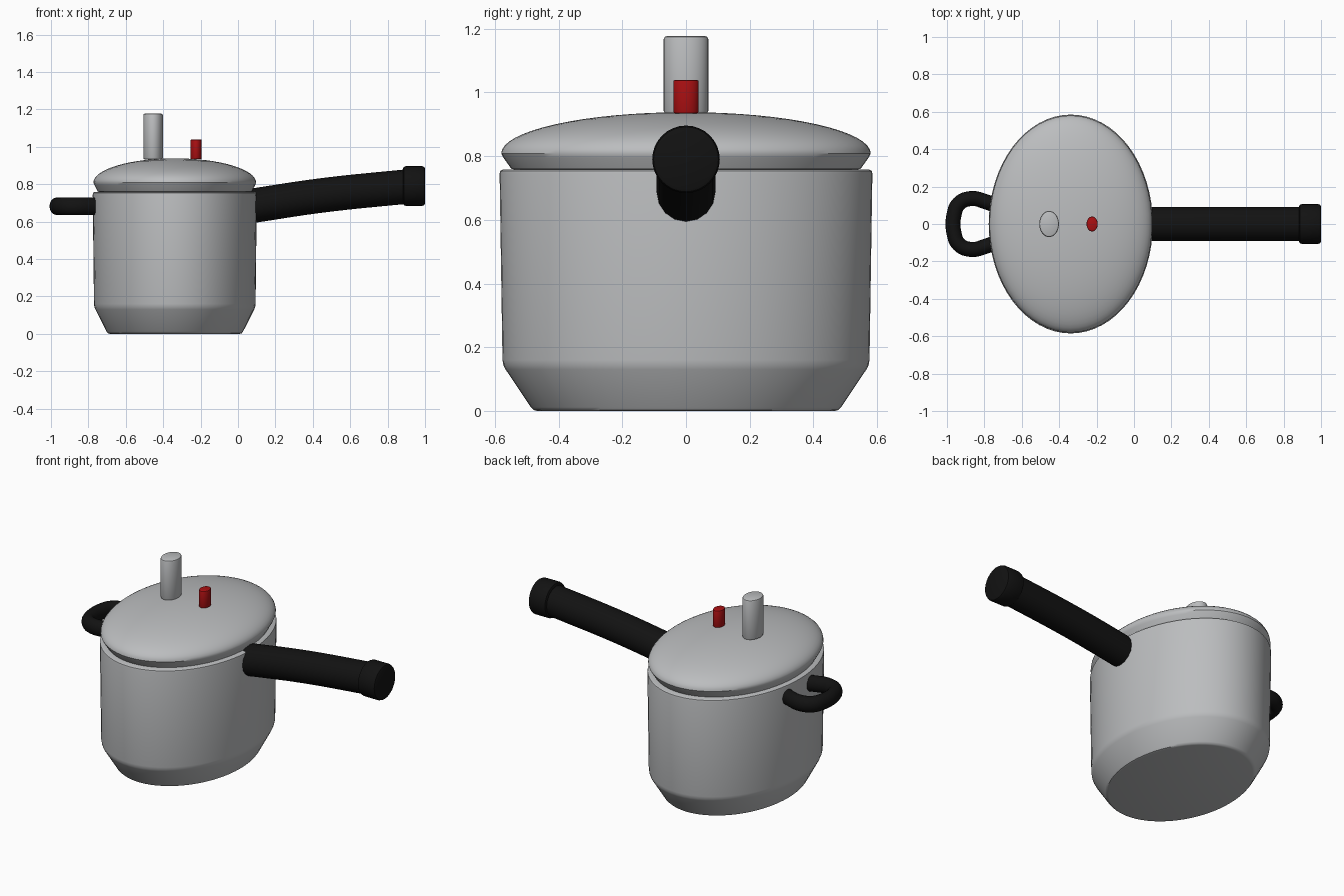
import bpy
from math import sin, cos, pi, radians

old = bpy.data.objects.get("Cube")
if old:
    bpy.data.objects.remove(old, do_unlink=True)

CX = -0.338      # centre of the vessel
SQUASH = 0.75    # the vessel and valves are narrower along x


def material(name, rgb, rough):
    m = bpy.data.materials.new(name)
    m.use_nodes = True
    m.diffuse_color = (*rgb, 1)
    bsdf = next(n for n in m.node_tree.nodes if n.type == 'BSDF_PRINCIPLED')
    bsdf.inputs["Base Color"].default_value = (*rgb, 1)
    bsdf.inputs["Roughness"].default_value = rough
    return m


steel = material("brushed_steel", (0.5, 0.51, 0.52), 0.5)
black = material("black_plastic", (0.006, 0.006, 0.006), 0.6)
red = material("red_plastic", (0.4, 0.005, 0.006), 0.5)


def select(obj):
    bpy.ops.object.select_all(action='DESELECT')
    obj.select_set(True)
    bpy.context.view_layer.objects.active = obj


def finish(obj, mat, angle=35):
    obj.data.materials.clear()
    obj.data.materials.append(mat)
    select(obj)
    bpy.ops.object.shade_smooth_by_angle(angle=radians(angle))


def lathe(name, profile, mat, loc, squash=SQUASH, segments=64):
    """Spin (radius, height) points about z and close both ends."""
    verts = [(r * cos(2 * pi * i / segments) * squash, r * sin(2 * pi * i / segments), z)
             for r, z in profile for i in range(segments)]
    faces = [(k * segments + i, k * segments + (i + 1) % segments,
              (k + 1) * segments + (i + 1) % segments, (k + 1) * segments + i)
             for k in range(len(profile) - 1) for i in range(segments)]
    faces.append(tuple(reversed(range(segments))))
    faces.append(tuple(range(len(verts) - segments, len(verts))))
    mesh = bpy.data.meshes.new(name)
    mesh.from_pydata(verts, [], faces)
    obj = bpy.data.objects.new(name, mesh)
    bpy.context.collection.objects.link(obj)
    obj.location = loc
    finish(obj, mat)
    return obj


def rounded_post(radius, height, b):
    """Cylinder profile with bevelled ends."""
    return [(radius - b, 0), (radius - b * 0.3, b * 0.3), (radius, b),
            (radius, height - b), (radius - b * 0.3, height - b * 0.3),
            (radius - b, height)]


def tube(name, points, radius, mat):
    """Round tube along a smooth path."""
    cu = bpy.data.curves.new(name, 'CURVE')
    cu.dimensions = '3D'
    cu.bevel_depth = radius
    cu.bevel_resolution = 6
    cu.resolution_u = 8
    cu.use_fill_caps = True
    sp = cu.splines.new('BEZIER')
    sp.bezier_points.add(len(points) - 1)
    for bp, p in zip(sp.bezier_points, points):
        bp.co = p
        bp.handle_left_type = bp.handle_right_type = 'AUTO'
    obj = bpy.data.objects.new(name, cu)
    bpy.context.collection.objects.link(obj)
    select(obj)
    bpy.ops.object.convert(target='MESH')
    obj = bpy.context.view_layer.objects.active
    finish(obj, mat)
    return obj


# Pot: tapered foot, nearly straight wall, rounded rim
lathe("pot_body", [(0.465, 0), (0.478, 0.003), (0.487, 0.012), (0.566, 0.13),
                   (0.573, 0.143), (0.576, 0.16), (0.585, 0.745), (0.583, 0.754),
                   (0.575, 0.758), (0.5, 0.758)], steel, (CX, 0, 0))

# Lid: flared underside and elliptical dome
dome = [(0.58 * cos(a), 0.808 + 0.13 * sin(a))
        for a in (pi / 2 * i / 16 for i in range(16))]
lathe("lid", [(0.53, 0.757), (0.548, 0.76), (0.573, 0.795)] + dome + [(0.01, 0.938)],
      steel, (CX, 0, 0))

# Valves on the lid
lathe("steam_valve", rounded_post(0.07, 0.245, 0.01), steel, (-0.454, 0, 0.932), segments=32)
lathe("safety_valve", rounded_post(0.04, 0.105, 0.006), red, (-0.224, 0, 0.934), segments=32)

# Long handle with a wider end cap
tube("long_handle", [(0.06, 0, 0.682), (0.45, 0, 0.74), (0.93, 0, 0.79)], 0.092, black)
cap = lathe("handle_cap", rounded_post(0.106, 0.118, 0.014), black, (0.882, 0, 0.79),
            squash=1, segments=32)
cap.rotation_euler = (0, pi / 2, 0)

# Small loop handle on the opposite side
half = [(-0.72, 0.09), (-0.79, 0.118), (-0.87, 0.136), (-0.935, 0.11), (-0.962, 0.05)]
path = half + [(x, -y) for x, y in reversed(half)]
loop = tube("loop_handle", [(x, y, 0) for x, y in path], 0.04, black)
loop.location.z = 0.682
loop.scale.z = 1.18
